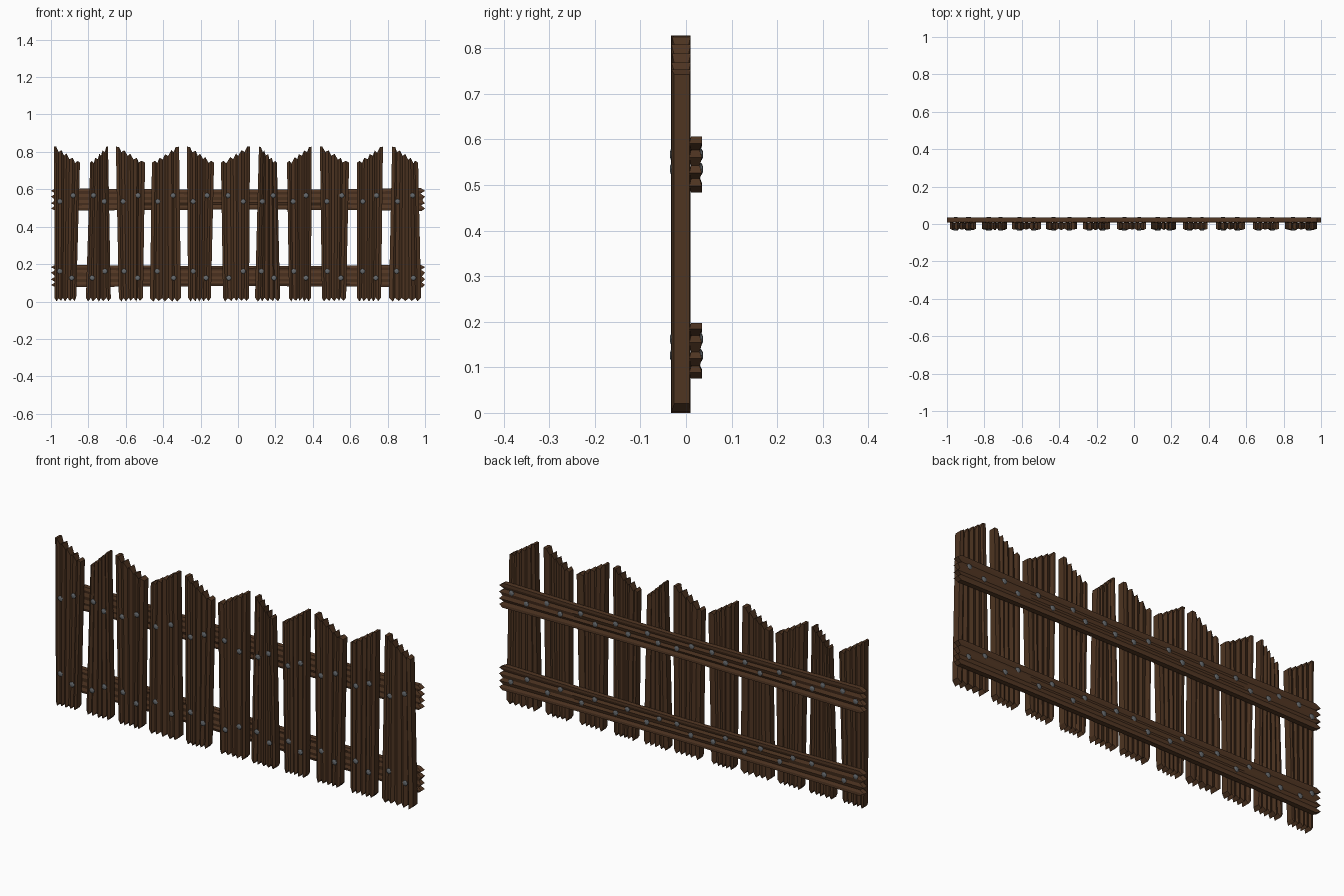
import bpy, bmesh, math, random
from mathutils import Vector, Matrix

if "Cube" in bpy.data.objects:
    bpy.data.objects.remove(bpy.data.objects["Cube"])

random.seed(4)


def material(name, rgb):
    m = bpy.data.materials.new(name)
    m.diffuse_color = (*rgb, 1)
    m.use_nodes = True
    m.node_tree.nodes["Principled BSDF"].inputs["Base Color"].default_value = m.diffuse_color
    return m


plank_wood = material("dark_wood", (0.075, 0.034, 0.015))
rail_wood = material("rail_wood", (0.085, 0.038, 0.017))
iron = material("iron", (0.13, 0.14, 0.15))


def finish(bm, name, mat):
    bmesh.ops.recalc_face_normals(bm, faces=bm.faces[:])
    me = bpy.data.meshes.new(name)
    bm.to_mesh(me)
    bm.free()
    me.materials.append(mat)
    ob = bpy.data.objects.new(name, me)
    bpy.context.collection.objects.link(ob)
    return ob


def board(name, mat, columns, stations, place):
    """Grooved board. columns: (u 0..1, front, back, start, end);
    stations: (t, low edge, high edge); place maps (across, depth, along)."""
    bm = bmesh.new()
    grid = []
    for t, lo, hi in stations:
        front, back = [], []
        for u, f, b, s, e in columns:
            across, along = lo + (hi - lo) * u, s + (e - s) * t
            front.append(bm.verts.new(place(across, f, along)))
            back.append(bm.verts.new(place(across, b, along)))
        grid.append(front + back[::-1])
    n, ring = len(columns), 2 * len(columns)
    # long strips around the board
    for a, b in zip(grid, grid[1:]):
        for i in range(ring):
            j = (i + 1) % ring
            bm.faces.new((a[i], a[j], b[j], b[i]))
    # splintered ends
    for g in (grid[0], grid[-1]):
        for i in range(n - 1):
            bm.faces.new((g[i], g[i + 1], g[ring - 2 - i], g[ring - 1 - i]))
    return finish(bm, name, mat)


def grain(n):
    """Uneven positions across a board, 0 to 1."""
    return [0] + [(i + random.uniform(-.25, .25)) / n for i in range(1, n)] + [1]


# planks: bottom left, bottom right, top left, top right; tall side alternates
planks = [(-.98, -.865, -.984, -.845), (-.813, -.68, -.79, -.695),
          (-.637, -.508, -.653, -.497), (-.471, -.305, -.46, -.315),
          (-.267, -.145, -.273, -.128), (-.08, .059, -.091, .064),
          (.091, .225, .112, .208), (.273, .39, .262, .394),
          (.449, .578, .438, .594), (.636, .765, .636, .775),
          (.807, .979, .824, .963)]

for k, (b0, b1, t0, t1) in enumerate(planks):
    n = 10
    cols = []
    for i, u in enumerate(grain(n)):
        edge = i in (0, n)
        front = -.026 if edge else (-.032 if i % 2 else -.024) + random.uniform(-.001, .002)
        back = .008 if edge else (.010 if i % 2 else .004)
        down = u if k % 2 == 0 else 1 - u
        top = .828 - .085 * min(1, down * 1.12)
        if 0 < down < 1:
            top += .009 if i % 2 else -.011
        bottom = (.0 if i % 2 else .017) + random.uniform(0, .004) * (i != 1)
        cols.append((u, front, back, bottom, min(top, .828)))
    board(f"plank_{k + 1}", plank_wood, cols, [(0, b0, b1), (1, t0, t1)],
          lambda a, d, l: (a, d, l))

# cross rails behind the planks, slightly wider at the ends
for name, z in (("upper_rail", .545), ("lower_rail", .136)):
    n = 8
    cols = []
    for i, u in enumerate(grain(n)):
        front = .007 if i % 2 else .011
        back = .035 if i % 2 or i in (0, n) else .030
        cut = 0 if i % 2 else .025
        cols.append((u, front, back, -1 + cut, 1 - cut * random.uniform(.6, 1)))
    st = [(t, z - h, z + h) for t, h in ((0, .061), (.2, .056), (.5, .053), (.8, .056), (1, .061))]
    board(name, rail_wood, cols, st, lambda a, d, l: (l, d, a))


def bolts(name, y):
    """Domed bolt heads, two per plank on each rail."""
    bm = bmesh.new()
    for k, (b0, b1, t0, t1) in enumerate(planks):
        tilt = -1 if k in (1, 5) else 1
        for z, h in ((.551, .016 * tilt), (.144, -.018 * tilt)):
            f = z / .8
            lo, hi = b0 + (t0 - b0) * f, b1 + (t1 - b1) * f
            for side in (-1, 1):
                x = (lo + hi) / 2 + side * .27 * (hi - lo)
                m = Matrix.Translation((x, y, z + side * h)) @ Matrix.Diagonal((1, .4, 1, 1)) \
                    @ Matrix.Rotation(math.pi / 2, 4, "X")
                bmesh.ops.create_uvsphere(bm, u_segments=8, v_segments=6, radius=.014, matrix=m)
    return finish(bm, name, iron)


bolts("front_bolts", -.030)
bolts("back_bolts", .032)
